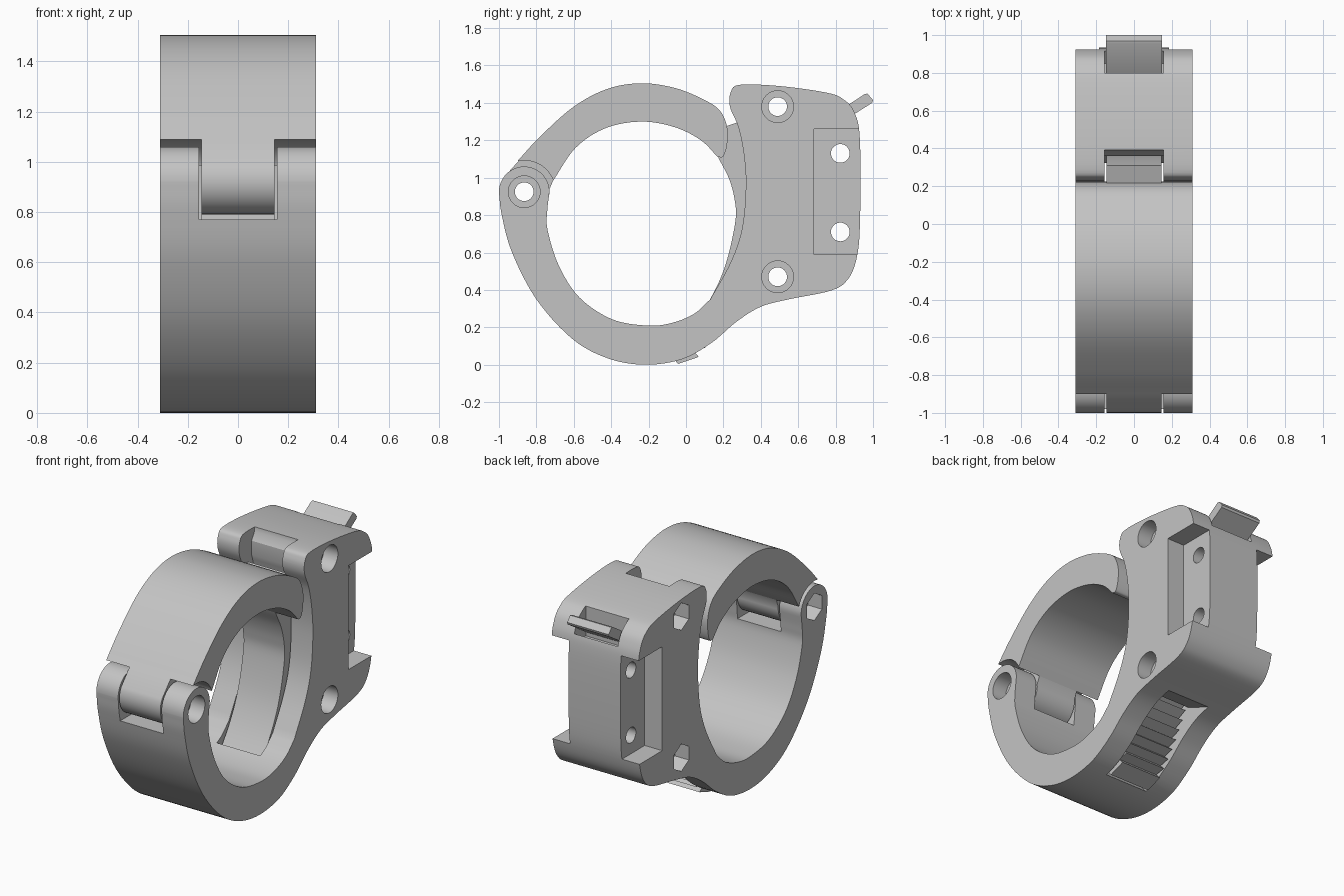
import bpy, bmesh, math
from mathutils import Vector

cube = bpy.data.objects.get("Cube")
if cube:
    bpy.data.objects.remove(cube, do_unlink=True)

grey = bpy.data.materials.new("plain grey")
grey.use_nodes = True
COLOUR = (0.55, 0.55, 0.55, 1)
grey.diffuse_color = COLOUR
grey.node_tree.nodes["Principled BSDF"].inputs["Base Color"].default_value = COLOUR

HINGE = (-0.865, 0.925)
SCREWS = [HINGE, (0.49, 1.38), (0.49, 0.47)]
HALF = 0.31       # half width of the clamp
SLOT = 0.155      # half width of the central slot


def spline(pts, steps=6):
    """Open Catmull-Rom curve through the points."""
    p = [Vector(q) for q in pts]
    p = [2 * p[0] - p[1]] + p + [2 * p[-1] - p[-2]]
    out = []
    for a, b, c, d in zip(p, p[1:], p[2:], p[3:]):
        for i in range(steps):
            t = i / steps
            out.append(0.5 * (2 * b + (c - a) * t + (2 * a - 5 * b + 4 * c - d) * t * t
                              + (3 * b - a - 3 * c + d) * t ** 3))
    return out + [p[-2]]


def polar(radius, degrees, centre=HINGE):
    a = math.radians(degrees)
    return Vector((centre[0] + radius * math.cos(a), centre[1] + radius * math.sin(a)))


def arc(radius, start, end, steps=24, centre=HINGE):
    return [polar(radius, start + (end - start) * i / steps, centre) for i in range(steps + 1)]


def prism(name, outline, x0, x1):
    """Extrude a (y, z) outline along x."""
    pts = []
    for p in outline:
        if not pts or (Vector(p) - pts[-1]).length > 0.003:
            pts.append(Vector(p))
    if (pts[0] - pts[-1]).length < 0.003:
        pts.pop()
    # Counter-clockwise order makes every face point outwards
    if sum(a.x * b.y - b.x * a.y for a, b in zip(pts, pts[1:] + pts[:1])) < 0:
        pts.reverse()
    bm = bmesh.new()
    low = [bm.verts.new((x0, p.x, p.y)) for p in pts]
    high = [bm.verts.new((x1, p.x, p.y)) for p in pts]
    bm.faces.new(high)
    bm.faces.new(low[::-1])
    for i in range(len(pts)):
        bm.faces.new((low[i - 1], low[i], high[i], high[i - 1]))
    mesh = bpy.data.meshes.new(name)
    bm.to_mesh(mesh)
    bm.free()
    mesh.materials.append(grey)
    obj = bpy.data.objects.new(name, mesh)
    bpy.context.collection.objects.link(obj)
    return obj


def combine(obj, other, operation="DIFFERENCE"):
    """Apply a boolean and discard the second object."""
    mod = obj.modifiers.new("boolean", "BOOLEAN")
    mod.operation, mod.solver, mod.object = operation, "EXACT", other
    bpy.context.view_layer.objects.active = obj
    bpy.ops.object.modifier_apply(modifier=mod.name)
    bpy.data.objects.remove(other, do_unlink=True)


def cut(obj, outline, x0, x1):
    cutter = prism("cutter", outline, x0, x1)
    cutter.hide_render = True
    combine(obj, cutter)


def rect(y0, y1, z0, z1):
    return [(y0, z0), (y1, z0), (y1, z1), (y0, z1)]


# Lower ring half with the mounting block
outer = spline([(-1.0, 0.92), (-0.985, 0.8), (-0.93, 0.6), (-0.8, 0.35), (-0.61, 0.14), (-0.42, 0.035),
                (-0.22, 0), (-0.02, 0.03), (0.14, 0.12), (0.27, 0.23), (0.4, 0.31), (0.55, 0.35),
                (0.77, 0.395), (0.86, 0.45), (0.91, 0.56), (0.93, 0.75), (0.93, 1.2), (0.9, 1.35),
                (0.84, 1.42), (0.75, 1.455), (0.5, 1.49), (0.29, 1.497), (0.24, 1.46), (0.235, 1.38),
                (0.28, 1.27), (0.31, 1.12), (0.32, 0.95), (0.3, 0.73), (0.24, 0.55), (0.13, 0.35)])
inner = spline([(0.13, 0.35), (0.04, 0.27), (-0.09, 0.22), (-0.22, 0.21), (-0.4, 0.245), (-0.57, 0.36),
                (-0.68, 0.53), (-0.74, 0.72), (-0.742, 0.82), (-0.73, 0.925)])
body = prism("clamp_body", outer + inner + arc(0.135, 0, 180), -HALF, HALF)

# Hinge gap, ratchet channel, its upper mouth and lower window
cut(body, rect(-1.1, -0.6, 0.77, 1.1), -SLOT, SLOT)
cut(body, arc(1.29, -49, 32, 48) + arc(1.1, 32, -49, 48), -SLOT, SLOT)
cut(body, [(0.15, 1.6), (0.4, 1.6), (0.39, 1.47), (0.36, 1.42), (0.36, 1.15), (0.2, 1.15)], -SLOT, SLOT)
cut(body, arc(1.5, -49, -23) + arc(1.2, -23, -49), -SLOT, SLOT)

# Opening for the release lever
cut(body, [(0.8, 1.6), (0.8, 1.25), (0.85, 1.25), (1.0, 1.38), (1.0, 1.6)], -SLOT, SLOT)

# Side pockets with their cross holes
for side in (-1, 1):
    x0, x1 = sorted((side * (HALF - 0.125), side * 0.4))
    cut(body, rect(0.685, 1.1, 0.59, 1.26), x0, x1)
for z in (0.71, 1.13):
    cut(body, arc(0.05, 0, 360, 32, (0.825, z)), -0.5, 0.5)

# Screw holes: round recess on one side, hexagonal on the other
for centre in SCREWS:
    cut(body, arc(0.05, 0, 360, 32, centre), -0.5, 0.5)
    cut(body, arc(0.085, 0, 360, 32, centre), HALF - 0.1, 0.5)
    cut(body, arc(0.088, 30, 390, 6, centre), -0.5, -HALF + 0.1)

# Hinged upper jaw
top = spline([(-0.9, 1.09), (-0.78, 1.22), (-0.6, 1.38), (-0.42, 1.475), (-0.24, 1.505), (-0.06, 1.48),
              (0.09, 1.42), (0.18, 1.36), (0.22, 1.27), (0.22, 1.18), (0.2, 1.115), (0.17, 1.11)])
under = spline([(0.17, 1.11), (0.08, 1.2), (-0.06, 1.27), (-0.24, 1.3), (-0.43, 1.265), (-0.59, 1.16),
                (-0.71, 0.985)])
jaw = prism("upper_jaw", top + under + arc(0.167, 25, 98), -HALF, HALF)
knuckle = prism("jaw_knuckle", arc(0.135, 150, 365) + [(-0.7, 1.01), (-0.63, 1.13), (-0.7, 1.25),
                (-0.79, 1.2), (-0.895, 1.09)], -0.146, 0.146)
combine(jaw, knuckle, "UNION")

# Curved ratchet tongue with saw teeth on its outside
teeth = [polar(1.15, -48.2), polar(1.235, -48.2), polar(1.285, -43.4)]
for i in range(13):
    start = -43.3 + i * 2.8
    teeth += [polar(1.235, start), polar(1.28, start + 2.6)]
liner = spline([polar(1.05, 18), polar(1.05, 11), polar(1.095, 4), polar(1.125, -2), polar(1.14, -8),
                polar(1.145, -20), polar(1.148, -30), polar(1.148, -40), polar(1.15, -48.2)])
tongue = prism("ratchet_tongue", teeth + arc(1.235, -6, 18) + liner, -0.146, 0.146)
combine(jaw, tongue, "UNION")
cut(jaw, arc(0.05, 0, 360, 32), -0.5, 0.5)

# Release lever tab
lever = prism("release_lever", [(0.8, 1.345), (0.955, 1.447), (0.97, 1.45), (1.0, 1.415), (0.995, 1.4),
                                (0.9, 1.34), (0.8, 1.275)], -0.148, 0.148)

# Smooth curves with crisp edges
for obj in (body, jaw, lever):
    bpy.ops.object.select_all(action="DESELECT")
    obj.select_set(True)
    bpy.context.view_layer.objects.active = obj
    bpy.ops.object.shade_smooth_by_angle(angle=math.radians(30))
